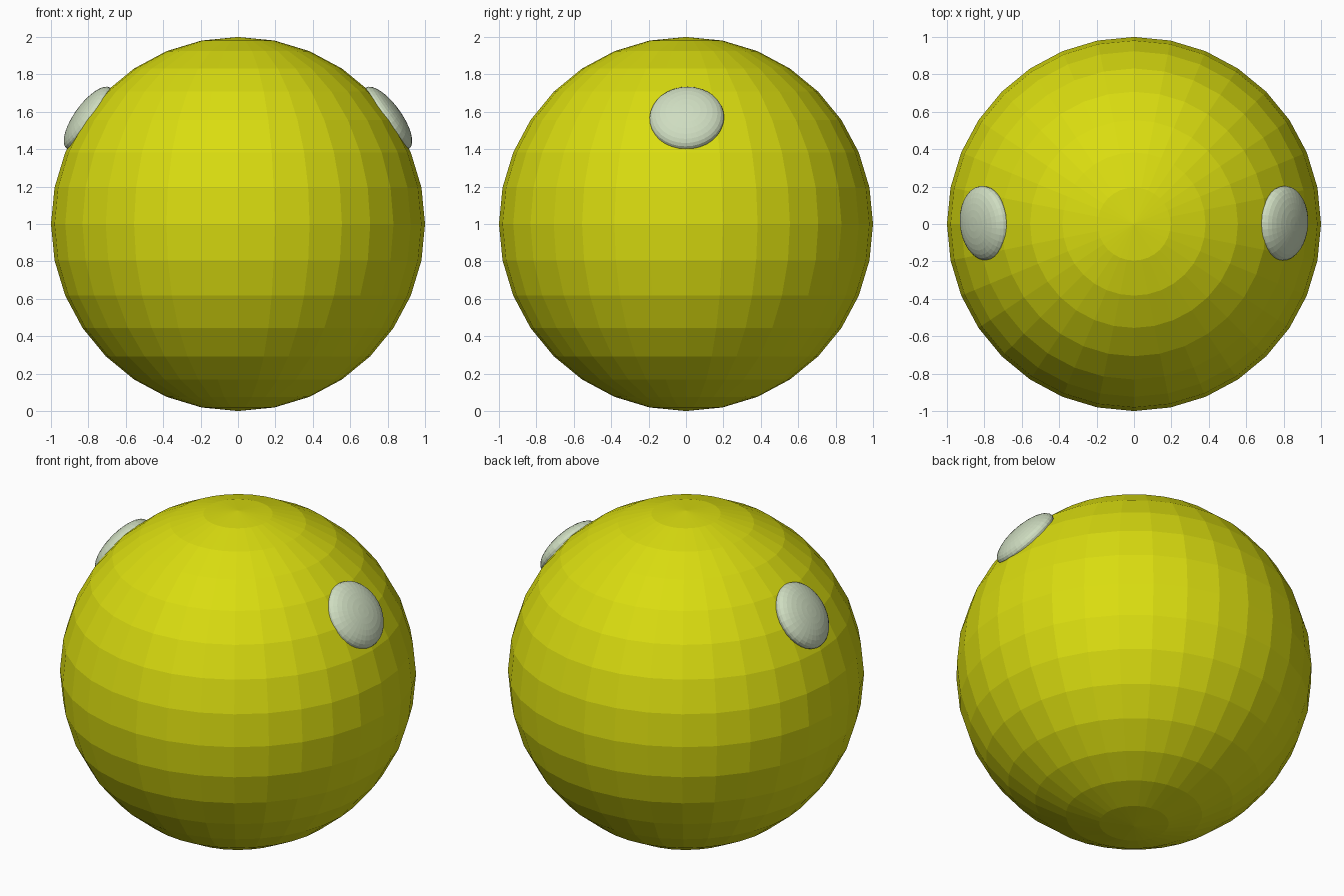
import bpy
import math
from mathutils import Matrix, Vector

if "Cube" in bpy.data.objects:
    bpy.data.objects.remove(bpy.data.objects["Cube"])


def material(name, color):
    m = bpy.data.materials.new(name)
    m.diffuse_color = (*color, 1.0)
    m.use_nodes = True
    m.node_tree.nodes["Principled BSDF"].inputs["Base Color"].default_value = m.diffuse_color
    return m


yellow = material("yellow", (0.70, 0.72, 0.005))
pale_green = material("pale_green", (0.62, 0.72, 0.53))


def ball(name, mat, matrix):
    """Flat-shaded ball placed by a matrix."""
    bpy.ops.mesh.primitive_uv_sphere_add(segments=32, ring_count=16, radius=1)
    ob = bpy.context.object
    ob.name = name
    ob.matrix_world = matrix
    ob.data.materials.append(mat)
    return ob


# Round body
ball("body", yellow, Matrix.Translation((0, 0, 1)))

# Flattened eyes set into the upper sides, each turned slightly forward
for name, side, turn in (("right_eye", 1, 2.5), ("left_eye", -1, 4.5)):
    normal = Vector((side * 0.812, -math.sin(math.radians(turn)), 0.583))
    rotation = normal.to_track_quat("Z", "Y").to_matrix().to_4x4()
    place = Matrix.Translation((side * 0.80, 0.004, 1.566))
    ball(name, pale_green, place @ rotation @ Matrix.Diagonal((0.2, 0.2, 0.075, 1)))
